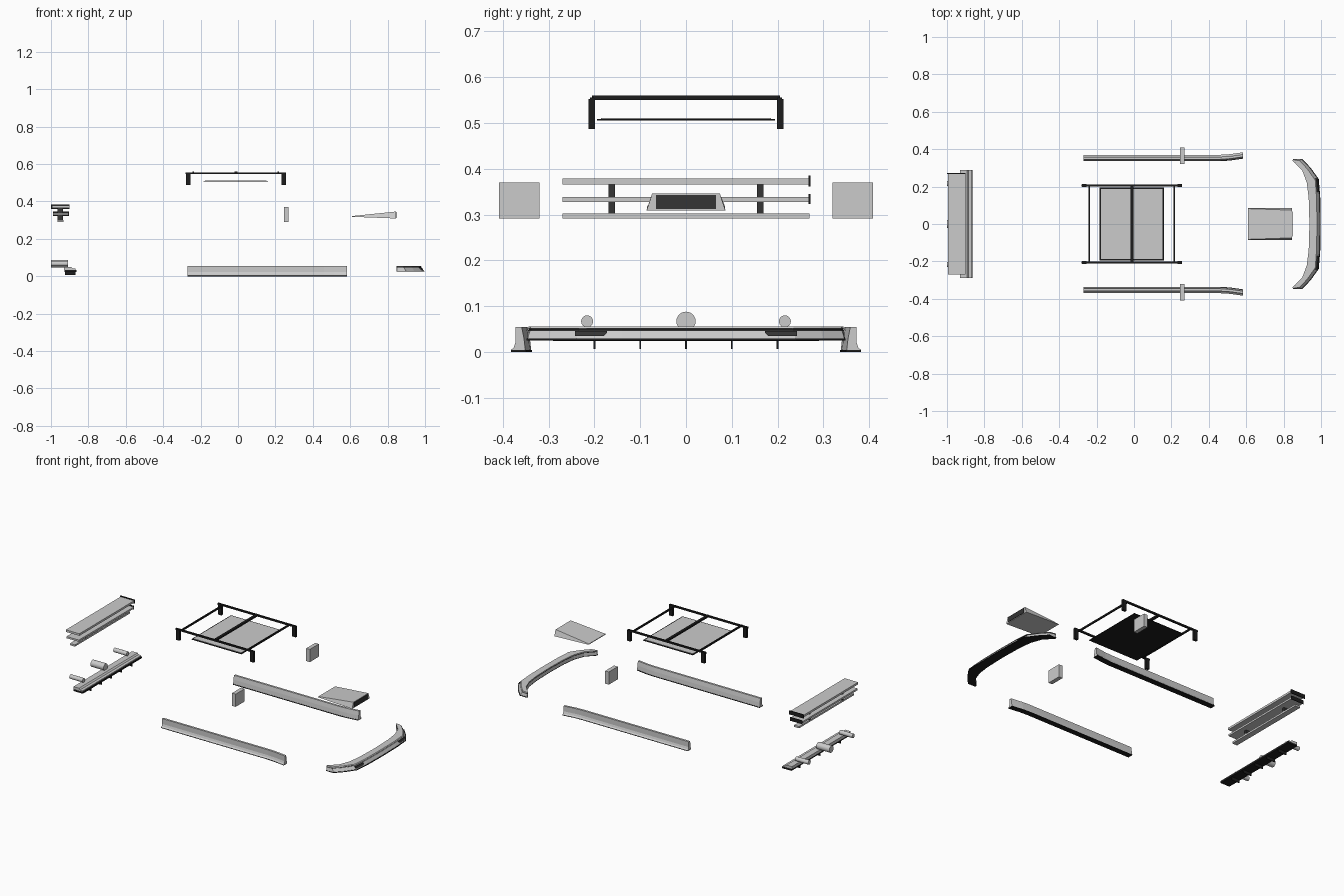
import bpy, bmesh, math
from mathutils import Vector

if "Cube" in bpy.data.objects:
    bpy.data.objects.remove(bpy.data.objects["Cube"])


def material(name, v):
    m = bpy.data.materials.new(name)
    m.diffuse_color = (v, v, v, 1)
    m.use_nodes = True
    m.node_tree.nodes["Principled BSDF"].inputs["Base Color"].default_value = m.diffuse_color
    return m


GREY = material("light grey", 0.6)
BLACK = material("black", 0.012)
DARK = material("dark grey", 0.035)


def finish(name, bm, mat):
    bmesh.ops.recalc_face_normals(bm, faces=bm.faces)
    me = bpy.data.meshes.new(name)
    bm.to_mesh(me)
    bm.free()
    ob = bpy.data.objects.new(name, me)
    bpy.context.collection.objects.link(ob)
    me.materials.append(mat)
    return ob


def box(name, x, y, z, mat):
    """Box from (min, max) pairs."""
    bm = bmesh.new()
    bmesh.ops.create_cube(bm, size=1)
    for v in bm.verts:
        v.co = [a + (b - a) * (c + 0.5) for (a, b), c in zip((x, y, z), v.co)]
    return finish(name, bm, mat)


def loft(name, rings, mat):
    """Skin closed rings of equal length and cap both ends."""
    bm = bmesh.new()
    vs = [[bm.verts.new(p) for p in r] for r in rings]
    n = len(vs[0])
    for a, b in zip(vs, vs[1:]):
        for i in range(n):
            j = (i + 1) % n
            bm.faces.new((a[i], a[j], b[j], b[i]))
    bm.faces.new(vs[0])
    bm.faces.new(vs[-1])
    return finish(name, bm, mat)


def pipe(name, y, z, r, x0, x1):
    rings = [[(x, y + r * math.cos(a), z + r * math.sin(a))
              for a in [i * math.tau / 24 for i in range(24)]] for x in (x0, x1)]
    ob = loft(name, rings, GREY)
    bpy.context.view_layer.objects.active = ob
    ob.select_set(True)
    bpy.ops.object.shade_smooth_by_angle(angle=math.radians(40))
    ob.select_set(False)


# Front bumper: bands swept along a plan curve
half = [(0.998, 0.0), (0.996, 0.14), (0.988, 0.24), (0.945, 0.30), (0.90, 0.348), (0.85, 0.348)]
plan = [(x, -y) for x, y in half[:0:-1]] + half
inner_half = [(0.938, 0.0), (0.934, 0.14), (0.924, 0.22), (0.90, 0.285), (0.862, 0.325), (0.848, 0.338)]
inner = [(x, -y) for x, y in inner_half[:0:-1]] + inner_half


def bumper_band(name, z0, z1, in0, in1, mat):
    rings = []
    for (ox, oy), (ix, iy) in zip(plan, inner):
        d = Vector((ix - ox, iy - oy)).normalized()
        k = min(1.0, math.hypot(ix - ox, iy - oy) / 0.05)
        lo, hi = d * in0 * k, d * in1 * k
        rings.append([(ox + lo.x, oy + lo.y, z0), (ox + hi.x, oy + hi.y, z1),
                      (ix, iy, z1), (ix, iy, z0)])
    loft(name, rings, mat)


bumper_band("bumper_splitter", 0.025, 0.029, 0.0, 0.0, BLACK)
bumper_band("bumper_body", 0.029, 0.047, 0.004, 0.016, GREY)
bumper_band("bumper_groove", 0.047, 0.051, 0.02, 0.02, BLACK)
bumper_band("bumper_cap", 0.051, 0.056, 0.016, 0.02, GREY)

# Intake plates on the bumper face
for s, side in ((-1, "right"), (1, "left")):
    rings = []
    for off in (-0.012, 0.004):
        rings.append([(0.996 - (abs(y) - 0.14) * 0.08 - (z - 0.029) * 0.6 - 0.003 + off, s * y, z)
                      for y, z in ((0.172, 0.042), (0.18, 0.035), (0.242, 0.035), (0.242, 0.046), (0.172, 0.046))])
    loft("bumper_intake_" + side, rings, DARK)

# Side skirts: flared section following a path that kicks out at the front
section = [(0.346, 0.055), (0.359, 0.055), (0.359, 0.022), (0.363, 0.010), (0.370, 0.004), (0.338, 0.004), (0.341, 0.03)]
path = [(-0.27, 0.0), (0.46, 0.0), (0.51, 0.003), (0.582, 0.013)]
for s, side in ((-1, "right"), (1, "left")):
    loft("skirt_" + side, [[(x, s * (y + o), z) for y, z in section] for x, o in path], GREY)
    foot = [(0.336, 0), (0.369, 0), (0.369, 0.004), (0.336, 0.004)]
    loft("skirt_foot_" + side, [[(x, s * (y + o), z) for y, z in foot] for x, o in path], BLACK)
    # Mirror block
    box("mirror_" + side, (0.245, 0.27), tuple(sorted((s * 0.32, s * 0.408))), (0.291, 0.37), GREY)

# Bonnet scoop: wedge with a recessed dark mouth
loft("scoop", [[(0.61, -0.085, 0.318), (0.61, 0.085, 0.318), (0.61, 0.082, 0.322), (0.61, -0.082, 0.322)],
               [(0.845, -0.086, 0.309), (0.845, 0.086, 0.309), (0.845, 0.074, 0.346), (0.845, -0.074, 0.346)]], GREY)
box("scoop_mouth", (0.84, 0.848), (-0.066, 0.066), (0.312, 0.343), DARK)

# Roof rack: rails, cross bars and feet
for s, side in ((-1, "right"), (1, "left")):
    box("rack_rail_" + side, (-0.282, 0.256), tuple(sorted((s * 0.2, s * 0.21))), (0.546, 0.556), BLACK)
    for x, end in ((-0.265, "rear"), (0.245, "front")):
        box(f"rack_foot_{end}_{side}", (x - 0.012, x + 0.012),
            tuple(sorted((s * 0.199, s * 0.213))), (0.487, 0.552), BLACK)
for x, w in ((-0.24, 0.004), (-0.01, 0.008), (0.215, 0.004)):
    box("rack_cross_bar", (x - w, x + w), (-0.205, 0.205), (0.55, 0.56), BLACK)

# Roof panel: black tray with a light inset
box("roof_panel_tray", (-0.184, 0.16), (-0.194, 0.194), (0.506, 0.509), BLACK)
box("roof_panel", (-0.176, 0.152), (-0.186, 0.186), (0.508, 0.511), GREY)

# Rear wing: three planks, supports, end plates
box("wing_top_plank", (-0.995, -0.902), (-0.27, 0.27), (0.366, 0.379), GREY)
box("wing_middle_plank", (-0.99, -0.905), (-0.27, 0.27), (0.328, 0.339), GREY)
box("wing_bottom_plank", (-0.966, -0.932), (-0.27, 0.27), (0.291, 0.302), GREY)
for y in (-0.162, 0.162):
    box("wing_support", (-0.966, -0.935), (y - 0.007, y + 0.007), (0.292, 0.367), DARK)
box("wing_top_end_plate", (-1.0, -0.9), (0.268, 0.272), (0.361, 0.385), BLACK)
box("wing_middle_end_plate", (-0.99, -0.904), (0.268, 0.272), (0.323, 0.345), BLACK)

# Rear diffuser: light deck over a black floor with fins
deck = [(-0.93, 0.034), (-0.93, 0.05), (-0.892, 0.05), (-0.884, 0.042), (-0.868, 0.04), (-0.868, 0.034)]
loft("diffuser_deck", [[(x, y, z) for x, z in deck] for y in (-0.288, 0.288)], GREY)
box("diffuser_floor", (-0.928, -0.864), (-0.29, 0.29), (0.024, 0.034), BLACK)
for i in range(-2, 3):
    box("diffuser_fin", (-0.925, -0.868), (i * 0.1 - 0.002, i * 0.1 + 0.002), (0.006, 0.026), BLACK)

# Exhaust pipes
pipe("exhaust_centre", 0, 0.067, 0.021, -1.0, -0.91)
for y in (-0.216, 0.216):
    pipe("exhaust_side", y, 0.067, 0.013, -1.0, -0.91)
